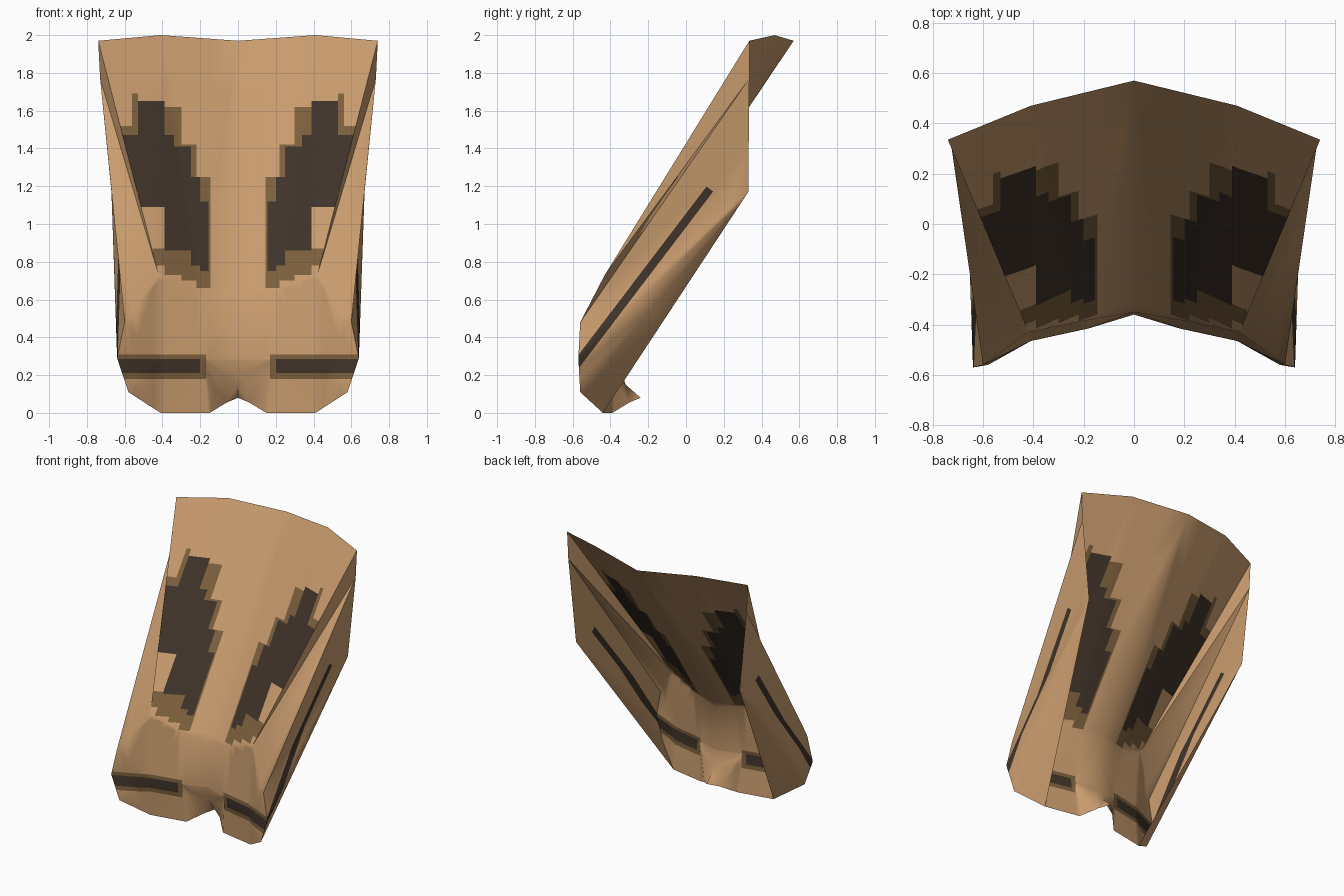
import bpy, bmesh
from mathutils import Vector

if "Cube" in bpy.data.objects:
    bpy.data.objects.remove(bpy.data.objects["Cube"])


def material(name, rgb):
    m = bpy.data.materials.new(name)
    m.diffuse_color = (*rgb, 1)
    m.use_nodes = True
    m.node_tree.nodes["Principled BSDF"].inputs["Base Color"].default_value = m.diffuse_color
    return m


TAN, BROWN, DARK = 0, 1, 2
mats = [material("tan", (0.58, 0.33, 0.155)),
        material("mid brown", (0.20, 0.115, 0.045)),
        material("dark brown", (0.05, 0.033, 0.022))]

# Control points of the right half of the folded sheet
P = dict(
    T0=(0, .57, 1.97), T1=(.41, .47, 2.0), A=(.74, .335, 1.97),
    M0=(0, -.35, .60), M1=(.2, -.385, .65), F=(.42, -.43, .73),
    L0=(0, -.36, .28), L1=(.18, -.415, .28), L2=(.41, -.465, .28), D=(.64, -.57, .29),
    K=(0, -.32, .15), N=(0, -.24, .08), N1=(.06, -.30, .055),
    B1=(.15, -.39, 0), B=(.41, -.44, 0), C=(.58, -.56, .11),
    E=(.60, -.56, .48), Q=(.73, .335, 1.77), R=(.67, .33, 1.17))

SHEET, WING, WALL = 0, 1, 2
faces = {
    SHEET: ["T0 M0 M1 T1", "T1 M1 F", "T1 F A", "M0 L0 L1 M1", "M1 L1 L2 F",
            "F L2 D E", "L0 K L1", "K N1 B1 L1", "K N N1", "L1 B1 B L2", "L2 B C D"],
    WING: ["A F E Q"],
    WALL: ["Q E R", "E D R", "D C R", "C B R"]}

# Stepped markings as boxes: x0, x1, z0, z1
dark_boxes = [(.155, .20, .75, 1.12), (.20, .25, .78, 1.25), (.25, .34, .86, 1.41),
              (.34, .39, .86, 1.47), (.39, .53, 1.09, 1.65), (.53, .64, 1.17, 1.47),
              (.20, .64, .21, .285)]
mid_boxes = [(.145, .22, .66, 1.25), (.22, .30, .70, 1.42), (.30, .39, .73, 1.62),
             (.39, .45, .78, .87), (.53, .56, 1.4, 1.69), (.53, .65, 1.4, 1.52),
             (.17, .65, .18, .31)]

bm = bmesh.new()
verts = {k: bm.verts.new(v) for k, v in P.items()}
for tag, names in faces.items():
    for row in names:
        f = bm.faces.new([verts[n] for n in row.split()])
        f.material_index = tag
bmesh.ops.triangulate(bm, faces=[f for f in bm.faces if len(f.verts) > 3])


def cut(co, no, tags):
    fs = [f for f in bm.faces if f.material_index in tags]
    geom = list({v for f in fs for v in f.verts}) + list({e for f in fs for e in f.edges}) + fs
    bmesh.ops.bisect_plane(bm, geom=geom, dist=1e-5, plane_co=co, plane_no=no)


# Cut the faces along the marking borders
for x in sorted({b[i] for b in dark_boxes + mid_boxes for i in (0, 1)}):
    cut((x, 0, 0), (1, 0, 0), (SHEET,))
for z in sorted({b[i] for b in dark_boxes + mid_boxes for i in (2, 3)}):
    cut((0, 0, z), (0, 0, 1), (SHEET,))

# Slanted streak along each side wall
start, end = Vector((0, -.57, .27)), Vector((0, .13, 1.19))
along = (end - start).normalized()
across = Vector((0, along.z, -along.y))
for off in (-.022, .022):
    cut(start + across * off, across, (WALL,))
for t in (.45, 1.15):
    cut(start + along * t, along, (WALL,))


def inside(c, boxes):
    return any(a < c.x < b and lo < c.z < hi for a, b, lo, hi in boxes)


for f in bm.faces:
    c, tag = f.calc_center_median(), f.material_index
    f.material_index = TAN
    if tag == SHEET:
        if inside(c, dark_boxes):
            f.material_index = DARK
        elif inside(c, mid_boxes):
            f.material_index = BROWN
    elif tag == WALL:
        d = Vector((0, c.y, c.z)) - start
        if abs(d.dot(across)) < .022 and d.dot(along) < 1.15:
            f.material_index = DARK

# Mirror the half to the left side
geom = bm.verts[:] + bm.edges[:] + bm.faces[:]
bmesh.ops.mirror(bm, geom=geom, axis='X', merge_dist=1e-4)
bmesh.ops.remove_doubles(bm, verts=bm.verts[:], dist=1e-4)
bmesh.ops.recalc_face_normals(bm, faces=bm.faces[:])
front = sum(f.normal.y * f.calc_area() for f in bm.faces if abs(f.calc_center_median().x) < .4)
if front > 0:
    bmesh.ops.reverse_faces(bm, faces=bm.faces[:])

me = bpy.data.meshes.new("folded_sheet")
bm.to_mesh(me)
bm.free()
for m in mats:
    me.materials.append(m)
sheet = bpy.data.objects.new("folded_sheet", me)
bpy.context.collection.objects.link(sheet)
bpy.context.view_layer.objects.active = sheet
sheet.select_set(True)
bpy.ops.object.shade_smooth_by_angle(angle=0.9)
